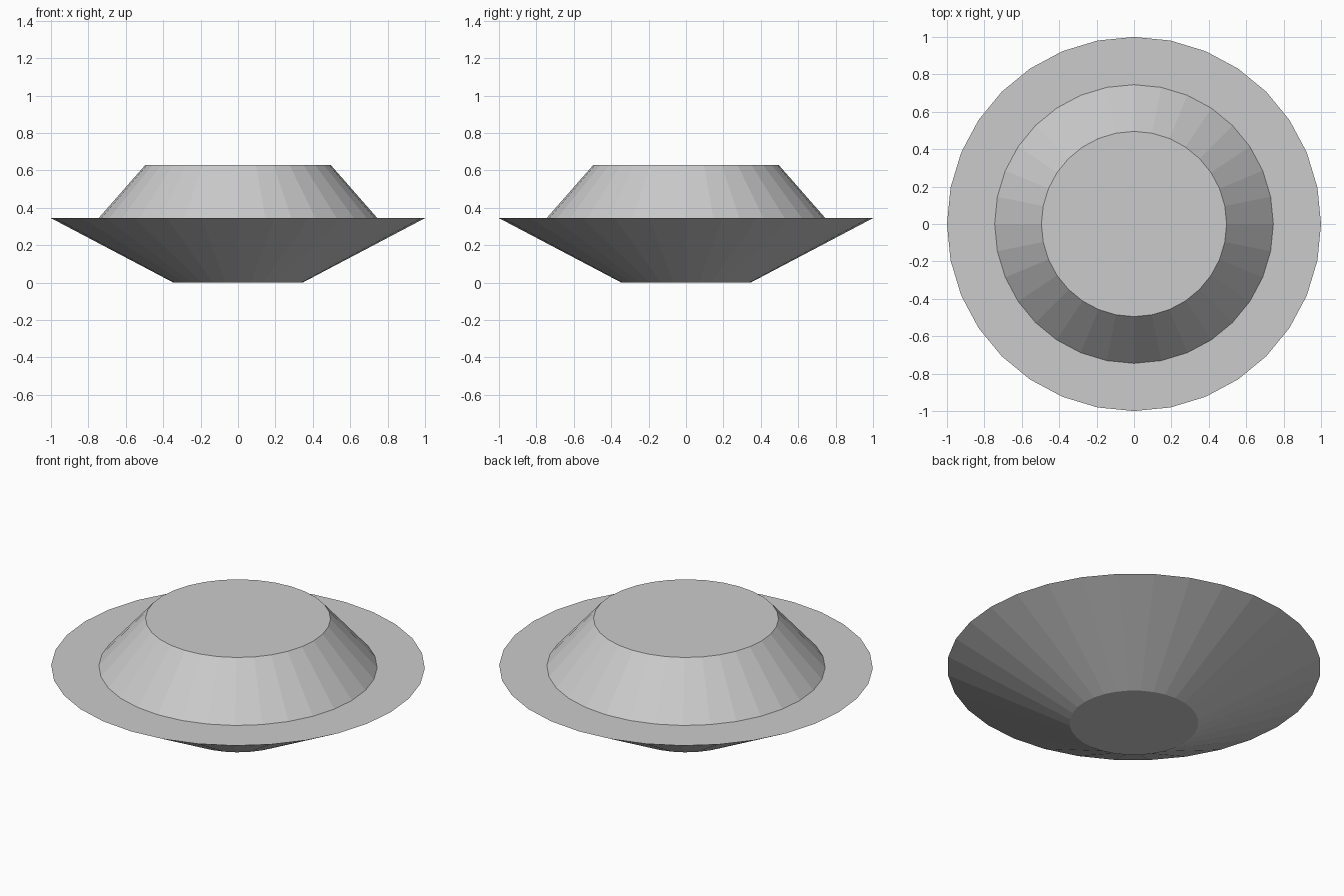
import bpy
import bmesh
from math import cos, sin, tau

SIDES = 32

cube = bpy.data.objects.get("Cube")
if cube:
    bpy.data.objects.remove(cube, do_unlink=True)

# Single flat colour
grey = bpy.data.materials.new("light_grey")
grey.use_nodes = True
colour = (0.6, 0.6, 0.6, 1.0)
grey.diffuse_color = colour
grey.node_tree.nodes["Principled BSDF"].inputs["Base Color"].default_value = colour


def lathe(name, profile, cap_bottom=False, cap_top=False):
    """Turn a (radius, height) profile around z into a faceted part."""
    bm = bmesh.new()
    rings = [[bm.verts.new((r * cos(tau * i / SIDES), r * sin(tau * i / SIDES), z))
              for i in range(SIDES)] for r, z in profile]
    for low, high in zip(rings, rings[1:]):
        for i in range(SIDES):
            j = (i + 1) % SIDES
            bm.faces.new((low[i], low[j], high[j], high[i]))
    if cap_bottom:
        bm.faces.new(rings[0][::-1])
    if cap_top:
        bm.faces.new(rings[-1])
    mesh = bpy.data.meshes.new(name)
    bm.to_mesh(mesh)
    bm.free()
    mesh.materials.append(grey)
    obj = bpy.data.objects.new(name, mesh)
    bpy.context.collection.objects.link(obj)
    return obj


# Flared lower hull with its flat rim
lathe("lower_hull", [(0.345, 0), (1, 0.345), (0.745, 0.345)], cap_bottom=True)

# Tapered upper section with a flat roof, seated on the rim
lathe("upper_section", [(0.745, 0.345), (0.495, 0.63)], cap_top=True)
